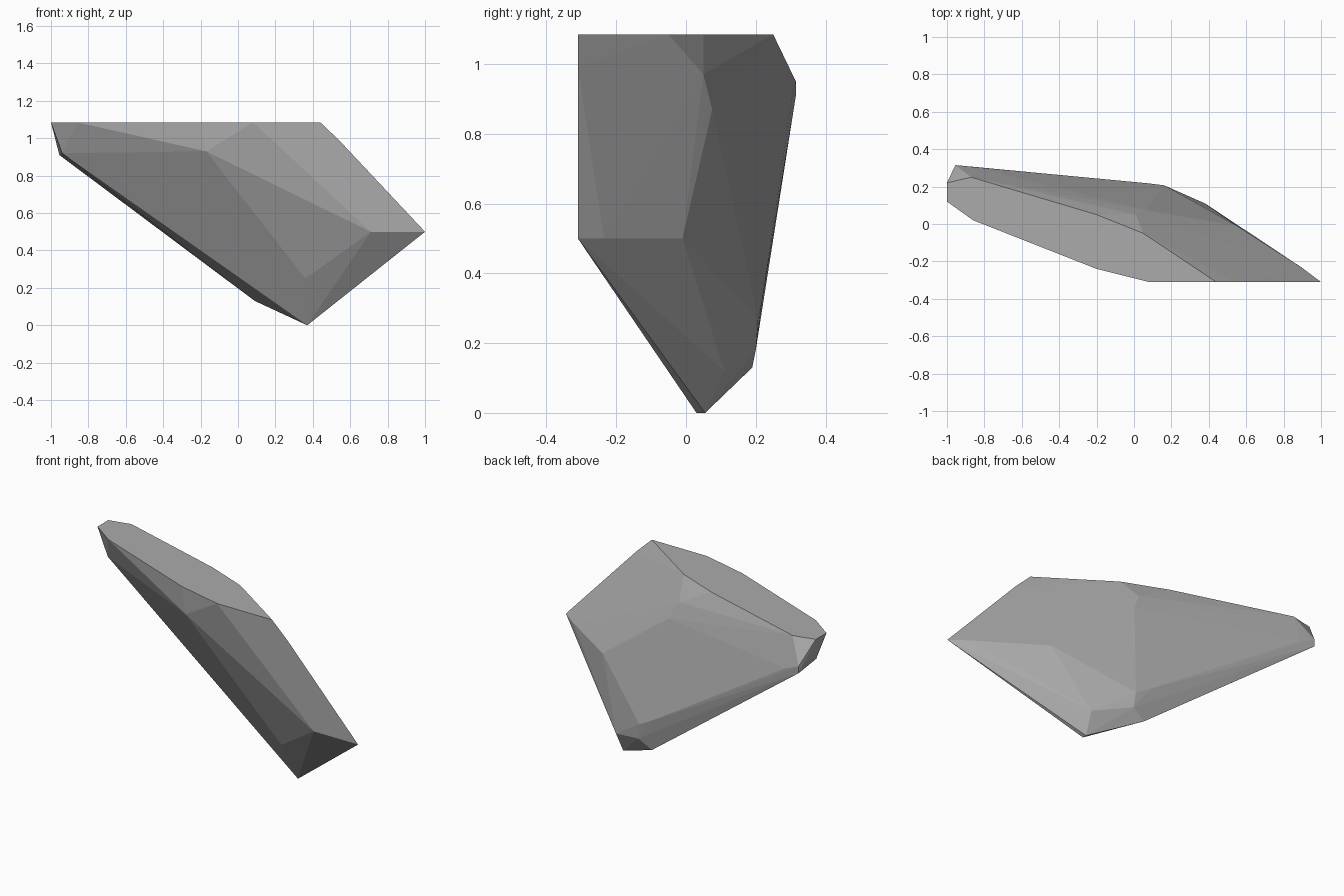
import bpy, bmesh

if "Cube" in bpy.data.objects:
    bpy.data.objects.remove(bpy.data.objects["Cube"])

# Key corners of the faceted boulder, grouped by region; the rock is their convex hull
top_rim = [(-1, .12, 1.085), (-1, .22, 1.085), (-.87, .25, 1.085), (-.2, .05, 1.085),
           (.05, -.05, 1.085), (.44, -.31, 1.085), (.08, -.31, 1.085),
           (-.2, -.24, 1.085), (-.86, .02, 1.085)]
right_side = [(.54, -.31, .99), (1, -.31, .5), (.71, -.31, .5), (.9, -.235, .5), (.55, -.01, .5)]
back_side = [(.01, .05, .97), (.06, .075, .87), (.07, .218, .32), (.16, .207, .27),
             (.17, .2, .18), (.09, .19, .13), (.38, .11, .12)]
left_end = [(-.955, .315, .95), (-.955, .315, .91), (-.86, .305, .91), (-.94, .13, .92)]
front_side = [(-.17, -.245, .93), (.36, -.11, .25), (-.79, .055, .95)]
foot = [(.37, .03, 0), (.37, .055, 0)]

bm = bmesh.new()
for p in top_rim + right_side + back_side + left_end + front_side + foot:
    bm.verts.new(p)
res = bmesh.ops.convex_hull(bm, input=bm.verts[:])
loose = [v for v in bm.verts if not v.link_faces]
bmesh.ops.delete(bm, geom=loose, context='VERTS')
# Merge coplanar triangles into flat facets
bmesh.ops.dissolve_limit(bm, angle_limit=.01, verts=bm.verts[:], edges=bm.edges[:])
bmesh.ops.recalc_face_normals(bm, faces=bm.faces[:])

mesh = bpy.data.meshes.new("boulder")
bm.to_mesh(mesh)
bm.free()

# Grey stone, flat shaded
stone = bpy.data.materials.new("grey stone")
stone.diffuse_color = (.41, .41, .41, 1)
stone.use_nodes = True
stone.node_tree.nodes["Principled BSDF"].inputs["Base Color"].default_value = stone.diffuse_color
mesh.materials.append(stone)
rock = bpy.data.objects.new("boulder", mesh)
bpy.context.collection.objects.link(rock)
